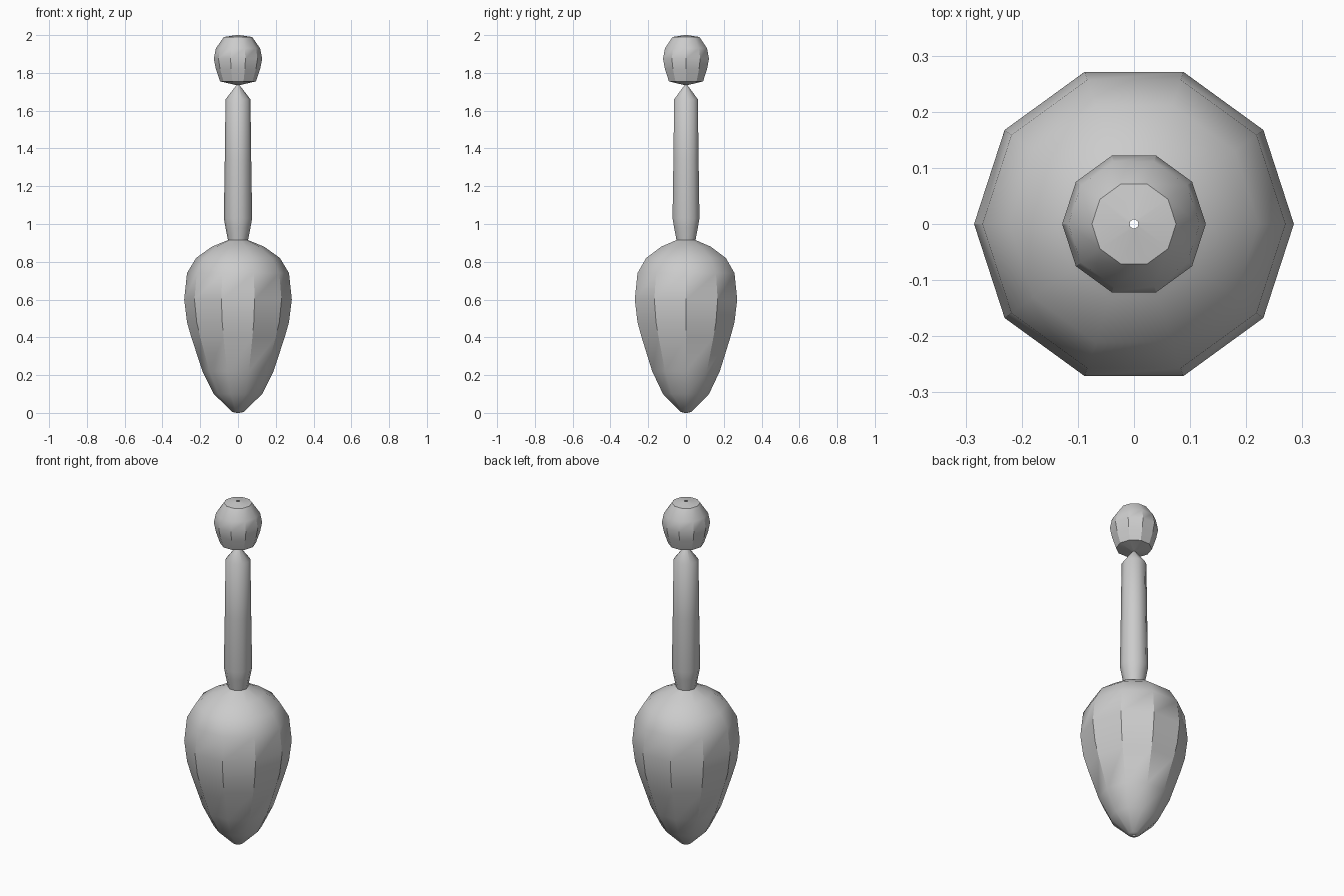
import bpy, bmesh, math

if "Cube" in bpy.data.objects:
    bpy.data.objects.remove(bpy.data.objects["Cube"])

SIDES = 10
HOLE = 0.008  # narrow bore along the axis, open at both ends


def lathe(name, profile, angle):
    """Revolve (radius, height) points into an open ten-sided shell."""
    bm = bmesh.new()
    rings = []
    for r, z in profile:
        rings.append([bm.verts.new((r * math.cos(2 * math.pi * i / SIDES),
                                    r * math.sin(2 * math.pi * i / SIDES), z))
                      for i in range(SIDES)])
    for a, b in zip(rings, rings[1:]):
        for i in range(SIDES):
            j = (i + 1) % SIDES
            bm.faces.new((a[i], a[j], b[j], b[i]))
    mesh = bpy.data.meshes.new(name)
    bm.to_mesh(mesh)
    bm.free()
    obj = bpy.data.objects.new(name, mesh)
    bpy.context.collection.objects.link(obj)
    bpy.ops.object.select_all(action='DESELECT')
    obj.select_set(True)
    bpy.context.view_layer.objects.active = obj
    bpy.ops.object.shade_smooth_by_angle(angle=math.radians(angle))
    return obj


# Bulbous lower body tapering to the tip
lathe("body", [(HOLE, 0), (0.03, 0.005), (0.128, 0.10), (0.188, 0.22),
               (0.247, 0.40), (0.27, 0.48), (0.285, 0.60), (0.27, 0.74),
               (0.222, 0.82), (0.138, 0.88), (0.053, 0.915)], 34)

# Slim shaft, closing to a point-like neck
lathe("shaft", [(0.053, 0.915), (0.066, 0.98), (0.075, 1.03), (0.07, 1.34),
                (0.066, 1.66), (HOLE, 1.735)], 60)

# Rounded knob on top
lathe("knob", [(HOLE, 1.735), (0.095, 1.755), (0.117, 1.82), (0.128, 1.875),
               (0.117, 1.93), (0.075, 1.99), (HOLE, 2.0)], 34)
